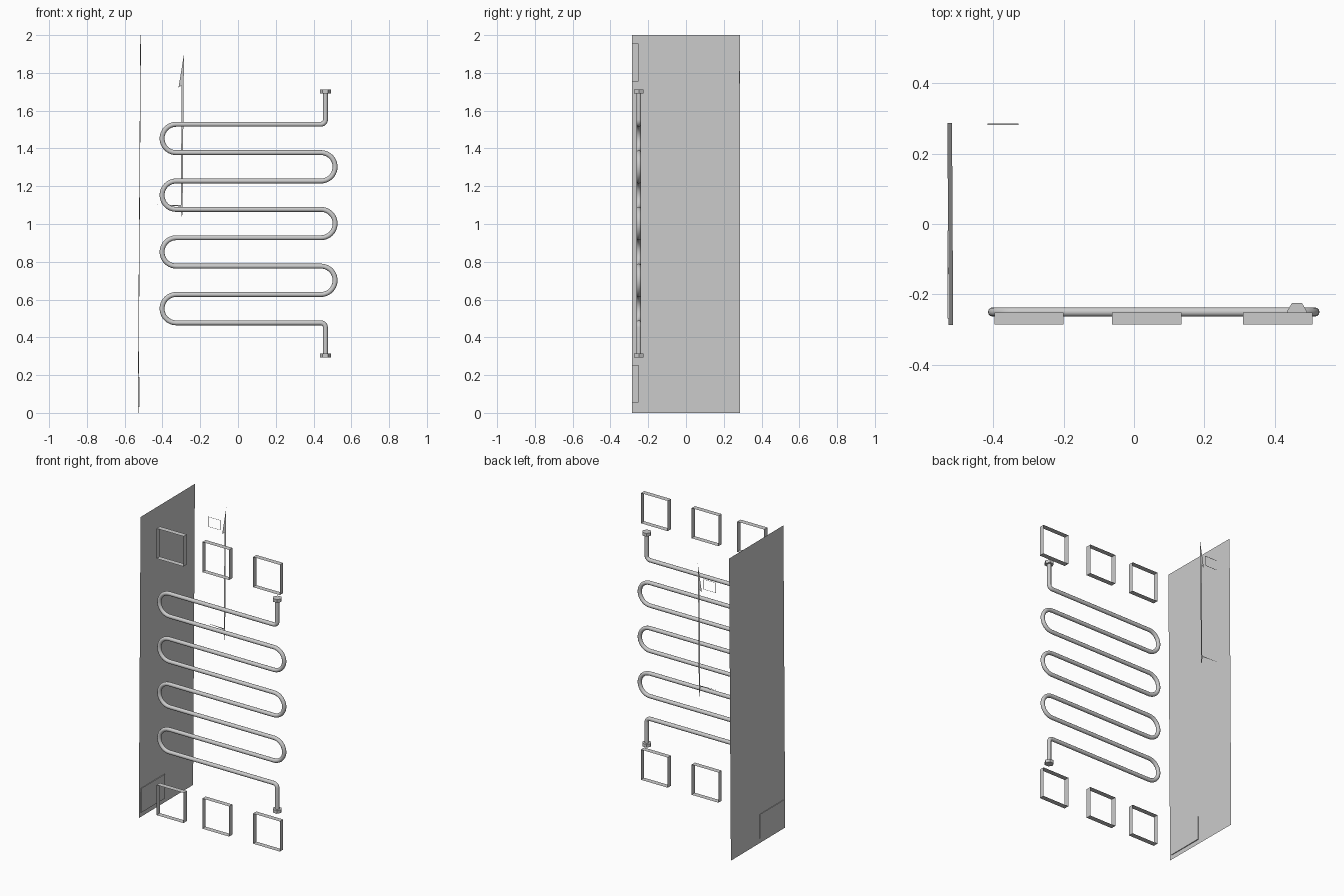
import bpy, bmesh, math

if "Cube" in bpy.data.objects:
    bpy.data.objects.remove(bpy.data.objects["Cube"])

R_PIPE, Y_PIPE = 0.013, -0.25


def mesh_object(name, verts, faces):
    mesh = bpy.data.meshes.new(name)
    mesh.from_pydata(verts, [], faces)
    mesh.update()
    obj = bpy.data.objects.new(name, mesh)
    bpy.context.collection.objects.link(obj)
    return obj


def smooth(obj):
    bpy.ops.object.select_all(action='DESELECT')
    obj.select_set(True)
    bpy.context.view_layer.objects.active = obj
    bpy.ops.object.shade_smooth_by_angle(angle=math.radians(40))


def square_rim(name, x0, x1, y0, y1, z0, z1):
    """Four walls of a rectangle in the xz plane, open front and back."""
    ring = [(x0, z0), (x1, z0), (x1, z1), (x0, z1)]
    verts = [(x, y, z) for y in (y0, y1) for x, z in ring]
    faces = [(i, (i + 1) % 4, (i + 1) % 4 + 4, i + 4) for i in range(4)]
    return mesh_object(name, verts, faces)


def arc(cx, cz, r, a0, a1, n):
    return [(cx + r * math.cos(math.radians(a0 + (a1 - a0) * i / n)),
             cz + r * math.sin(math.radians(a0 + (a1 - a0) * i / n)))
            for i in range(n + 1)]


# Serpentine pipe: eight straight runs joined by half-round bends
top, step, runs = 1.528, 0.1502, 8
x_end, x_left, x_right, r = 0.463, -0.327, 0.439, step / 2
low = top - step * (runs - 1)
path = [(x_end, 1.70)] + arc(x_end - 0.025, top + 0.025, 0.025, 0, -90, 6)
for i in range(runs - 1):
    cz = top - step * (i + 0.5)
    if i % 2 == 0:
        path += arc(x_left, cz, r, 90, 270, 20)
    else:
        path += arc(x_right, cz, r, 90, -90, 20)
path += arc(x_end - 0.025, low - 0.025, 0.025, 90, 0, 6) + [(x_end, 0.30)]

curve = bpy.data.curves.new("coil_pipe", 'CURVE')
curve.dimensions = '3D'
curve.bevel_depth = R_PIPE
curve.bevel_resolution = 4
curve.use_fill_caps = True
spline = curve.splines.new('POLY')
spline.points.add(len(path) - 1)
for p, (x, z) in zip(spline.points, path):
    p.co = (x, Y_PIPE, z, 1)
pipe = bpy.data.objects.new("coil_pipe", curve)
bpy.context.collection.objects.link(pipe)
bpy.context.view_layer.objects.active = pipe
pipe.select_set(True)
bpy.ops.object.convert(target='MESH')
smooth(bpy.context.view_layer.objects.active)

# Hexagonal nuts on both pipe ends
for name, z in (("upper_nut", 1.702), ("lower_nut", 0.303)):
    bm = bmesh.new()
    bmesh.ops.create_cone(bm, cap_ends=True, segments=6, radius1=0.029,
                          radius2=0.029, depth=0.021)
    turn = math.atan2(bm.verts[:][0].co.y, bm.verts[:][0].co.x)
    mesh = bpy.data.meshes.new(name)
    bm.to_mesh(mesh)
    bm.free()
    nut = bpy.data.objects.new(name, mesh)
    bpy.context.collection.objects.link(nut)
    nut.location = (x_end, Y_PIPE, z)
    nut.rotation_euler.z = -turn  # corners point along x, flats along y

# Square rims above and below the coil
for row, z0 in (("lower", 0.054), ("upper", 1.755)):
    for i, x0 in enumerate((-0.397, -0.062, 0.31)):
        square_rim(f"{row}_rim_{i + 1}", x0, x0 + 0.197, -0.286, -0.251,
                   z0, z0 + 0.2)

# Thin side panel, leaning and slightly twisted
n = 8
verts = [(-0.5285 + 0.0065 * z - 0.0017 * s, 0.287 * s, z)
         for z in (2 * i / n for i in range(n + 1)) for s in (-1, 1)]
panel = mesh_object("side_panel", verts,
                    [(2 * i, 2 * i + 1, 2 * i + 3, 2 * i + 2) for i in range(n)])
smooth(panel)

# Flat plate low on the side panel
bm = bmesh.new()
bmesh.ops.create_cube(bm, size=1)
bmesh.ops.scale(bm, vec=(0.008, 0.25, 0.16), verts=bm.verts)
bmesh.ops.translate(bm, vec=(-0.526, -0.143, 0.11), verts=bm.verts)
mesh = bpy.data.meshes.new("panel_plate")
bm.to_mesh(mesh)
bm.free()
bpy.context.collection.objects.link(bpy.data.objects.new("panel_plate", mesh))

# Small shallow rim at the back
square_rim("back_rim", -0.417, -0.328, 0.281, 0.285, 1.745, 1.81)

# Flat sliver at the back: spike, narrow stem and foot
outline = [(-0.285, 1.905), (-0.315, 1.722), (-0.298, 1.735), (-0.303, 1.10),
           (-0.428, 1.102), (-0.305, 1.093), (-0.296, 1.025), (-0.293, 1.1),
           (-0.288, 1.74)]
sliver = mesh_object("back_sliver", [(x, 0.284, z) for x, z in outline],
                     [(0, 1, 2, 8), (2, 3, 7, 8), (3, 4, 5), (3, 5, 6, 7)])
